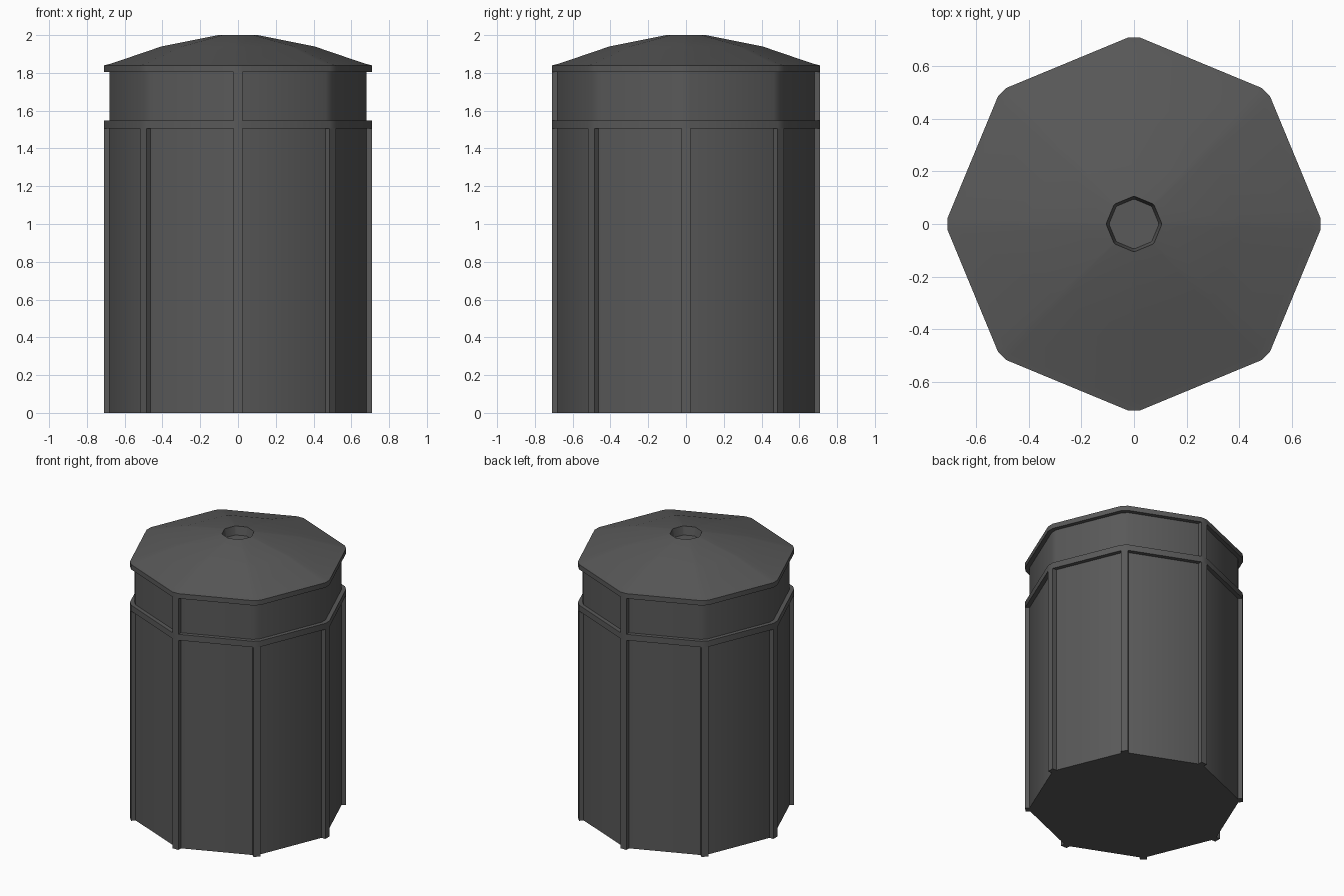
import bpy, bmesh, math
from mathutils import Vector

cube = bpy.data.objects.get("Cube")
if cube:
    bpy.data.objects.remove(cube)

CHAMFER = 0.033            # half width of each cut corner, relative to radius
INNER, OUTER = 0.68, 0.71  # panel radius, trim radius
BAND_LOW, BAND_HIGH, RIM_LOW, RIM_HIGH = 1.505, 1.548, 1.805, 1.84

grey = bpy.data.materials.new("dark grey plastic")
grey.use_nodes = True
colour = (0.1, 0.1, 0.1, 1)
grey.diffuse_color = colour
bsdf = grey.node_tree.nodes["Principled BSDF"]
bsdf.inputs["Base Color"].default_value = colour
bsdf.inputs["Roughness"].default_value = 0.7


def finish(name, bm, smooth=True):
    bmesh.ops.recalc_face_normals(bm, faces=bm.faces)
    mesh = bpy.data.meshes.new(name)
    bm.to_mesh(mesh)
    bm.free()
    obj = bpy.data.objects.new(name, mesh)
    bpy.context.collection.objects.link(obj)
    mesh.materials.append(grey)
    if smooth:
        bpy.ops.object.select_all(action='DESELECT')
        obj.select_set(True)
        bpy.context.view_layer.objects.active = obj
        bpy.ops.object.shade_smooth_by_angle(angle=math.radians(30))
    return obj


def ring(bm, radius, z):
    """Octagon with chamfered corners, corners on the axes."""
    verts = []
    for i in range(8):
        a = i * math.pi / 4
        out = Vector((math.cos(a), math.sin(a), 0))
        side = Vector((-out.y, out.x, 0))
        for s in (-1, 1):
            p = out * radius + side * s * CHAMFER * radius
            verts.append(bm.verts.new((p.x, p.y, z)))
    return verts


def octagon_shell(name, profile, cap_start=False, cap_end=False, closed=False):
    bm = bmesh.new()
    rings = [ring(bm, r, z) for r, z in profile]
    pairs = list(zip(rings, rings[1:]))
    if closed:
        pairs.append((rings[-1], rings[0]))
    for low, high in pairs:
        for i in range(len(low)):
            j = (i + 1) % len(low)
            bm.faces.new((low[i], low[j], high[j], high[i]))
    if cap_start:
        bm.faces.new(rings[0])
    if cap_end:
        bm.faces.new(rings[-1])
    return finish(name, bm)


def corner_post(name, index, z0, z1):
    """Raised strip along one corner of the body."""
    bm = bmesh.new()
    bmesh.ops.create_cube(bm, size=1)
    for v in bm.verts:
        v.co = ((INNER + OUTER) / 2 + v.co.x * (OUTER - INNER),
                v.co.y * 2 * CHAMFER * OUTER,
                (z0 + z1) / 2 + v.co.z * (z1 - z0))
    obj = finish(name, bm, smooth=False)
    obj.rotation_euler.z = index * math.pi / 4
    return obj


# Panelled body and the recessed neck above it
octagon_shell("body", [(INNER, 0), (INNER, RIM_LOW)], cap_start=True, cap_end=True)

# Raised band between body and neck
octagon_shell("band", [(INNER, BAND_LOW), (OUTER, BAND_LOW),
                       (OUTER, BAND_HIGH), (INNER, BAND_HIGH)], closed=True)

# Domed lid with rim and a shallow socket in the middle
octagon_shell("lid", [(INNER, RIM_LOW), (OUTER, RIM_LOW), (OUTER, RIM_HIGH),
                      (0.675, 1.848), (0.405, 1.94), (0.105, 2.0),
                      (0.094, 1.94)], cap_start=True, cap_end=True)

# Posts: every corner below the band, only front and back on the neck
for i in range(8):
    corner_post(f"lower_post_{i + 1}", i, 0, BAND_LOW)
for name, i in (("neck_post_back", 2), ("neck_post_front", 6)):
    corner_post(name, i, BAND_HIGH, RIM_LOW)
